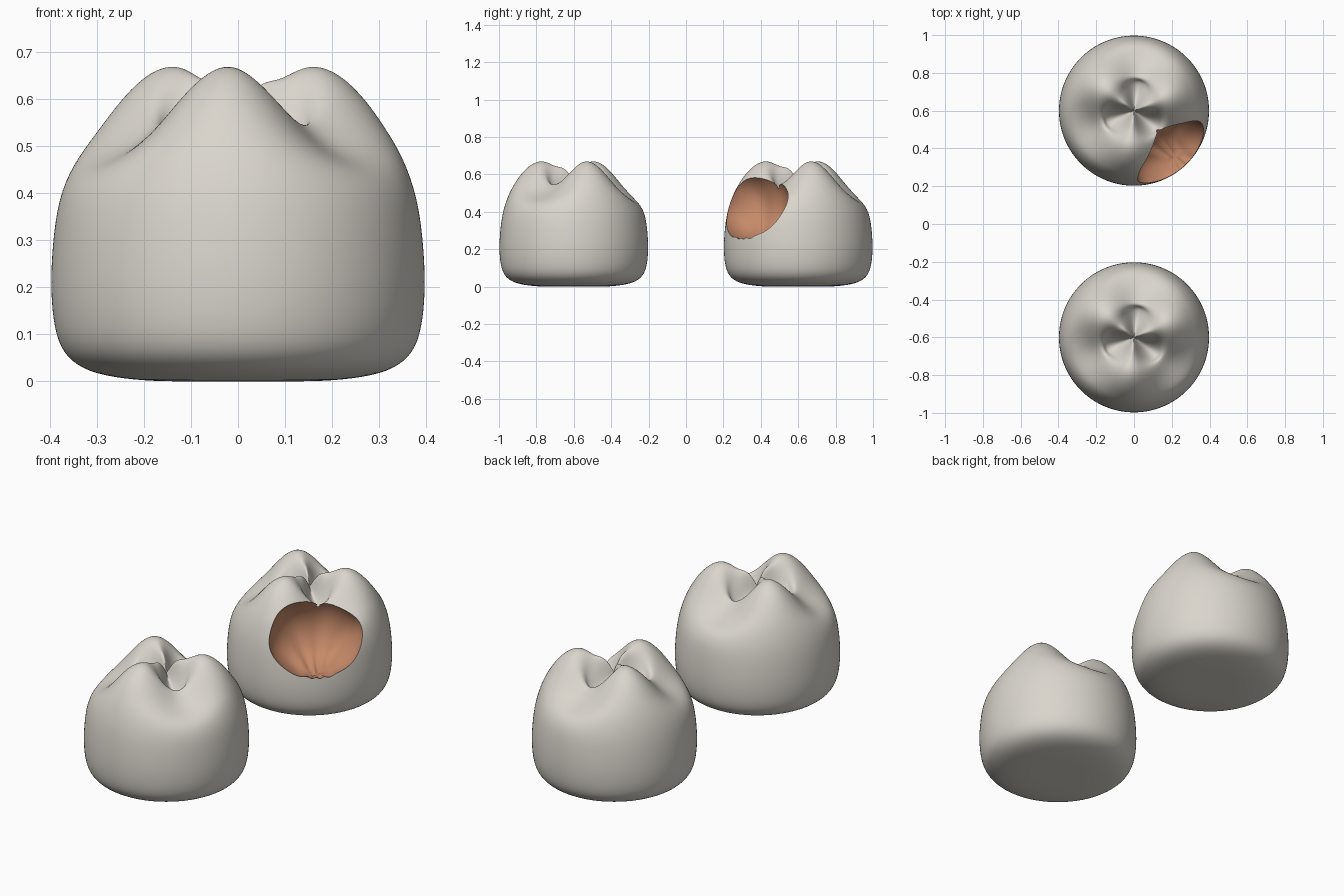
import bpy, bmesh
from math import sin, cos, pi, radians, atan2
from mathutils import Matrix

if "Cube" in bpy.data.objects:
    bpy.data.objects.remove(bpy.data.objects["Cube"])


def material(name, rgb):
    m = bpy.data.materials.new(name)
    m.use_nodes = True
    m.diffuse_color = (*rgb, 1)
    m.node_tree.nodes["Principled BSDF"].inputs["Base Color"].default_value = (*rgb, 1)
    return m


ENAMEL = material("warm white enamel", (0.70, 0.67, 0.61))
DECAY = material("brown decay", (0.56, 0.25, 0.14))

# Shared (radius, height) profile of the lower body, bottom centre outwards
BODY = [(0.12, 0), (0.2, 0.001), (0.29, 0.012), (0.345, 0.033), (0.38, 0.07),
        (0.395, 0.13), (0.4, 0.21), (0.395, 0.3)]
# Upper profile through a cusp, and through the valley between two cusps
CUSP = [(0.382, 0.4), (0.35, 0.495), (0.32, 0.55), (0.285, 0.605), (0.23, 0.658),
        (0.175, 0.677), (0.13, 0.66), (0.095, 0.642), (0.055, 0.64), (0.025, 0.605)]
VALLEY = [(0.383, 0.385), (0.355, 0.44), (0.31, 0.465), (0.25, 0.495), (0.21, 0.525),
          (0.18, 0.55), (0.165, 0.535), (0.16, 0.51), (0.09, 0.50), (0.03, 0.54)]
SEGMENTS = 48
TWIST = radians(23)


def mesh_object(name, bm, materials):
    bmesh.ops.recalc_face_normals(bm, faces=bm.faces)
    me = bpy.data.meshes.new(name)
    bm.to_mesh(me)
    bm.free()
    for m in materials:
        me.materials.append(m)
    ob = bpy.data.objects.new(name, me)
    bpy.context.collection.objects.link(ob)
    return ob


def activate(ob):
    bpy.ops.object.select_all(action='DESELECT')
    ob.select_set(True)
    bpy.context.view_layer.objects.active = ob


def tooth(name, y):
    """Lathe-like crown whose profile blends between cusp and valley."""
    bm = bmesh.new()
    rows = list(zip(BODY + CUSP, BODY + VALLEY))
    rings = []
    for (rc, zc), (rv, zv) in rows:
        ring = []
        for i in range(SEGMENTS):
            a = 2 * pi * i / SEGMENTS
            w = 0.5 + 0.5 * cos(3 * (a - TWIST))
            r, z = rv + (rc - rv) * w, zv + (zc - zv) * w
            ring.append(bm.verts.new((r * cos(a), r * sin(a), z)))
        rings.append(ring)
    for low, high in zip(rings, rings[1:]):
        for i in range(SEGMENTS):
            j = (i + 1) % SEGMENTS
            bm.faces.new((low[i], low[j], high[j], high[i]))
    # Close the underside and the central pit
    for ring, z in ((rings[0], 0), (rings[-1], 0.56)):
        pole = bm.verts.new((0, 0, z))
        for i in range(SEGMENTS):
            bm.faces.new((pole, ring[i], ring[(i + 1) % SEGMENTS]))
    ob = mesh_object(name, bm, (ENAMEL, DECAY))
    ob.location.y = y
    activate(ob)
    sub = ob.modifiers.new("smooth_surface", 'SUBSURF')
    sub.levels = sub.render_levels = 2
    bpy.ops.object.modifier_apply(modifier=sub.name)
    return ob


healthy = tooth("healthy_tooth", -0.6)
decayed = tooth("decayed_tooth", 0.6)

# Fluted ellipsoid that scoops out the cavity
bm = bmesh.new()
bmesh.ops.create_uvsphere(bm, u_segments=64, v_segments=32, radius=1)
for v in bm.verts:
    spread = atan2(v.co.y, 1.3 + v.co.z)
    v.co *= 1 + 0.02 * sin(14 * spread)
    v.co.x *= 0.19
    v.co.y *= 0.232
    v.co.z *= 0.195
for f in bm.faces:
    f.material_index = 1
angle = radians(-49)
bm.transform(Matrix.Translation((0.33 * cos(angle), 0.6 + 0.33 * sin(angle), 0.44))
             @ Matrix.Rotation(angle, 4, 'Z'))
cutter = mesh_object("cavity_cutter", bm, (ENAMEL, DECAY))
cutter.hide_render = True

activate(decayed)
cut = decayed.modifiers.new("cavity", 'BOOLEAN')
cut.operation = 'DIFFERENCE'
cut.solver = 'EXACT'
cut.object = cutter
bpy.ops.object.modifier_apply(modifier=cut.name)
bpy.data.objects.remove(cutter)

for ob in (healthy, decayed):
    activate(ob)
    bpy.ops.object.shade_smooth_by_angle(angle=radians(40))
